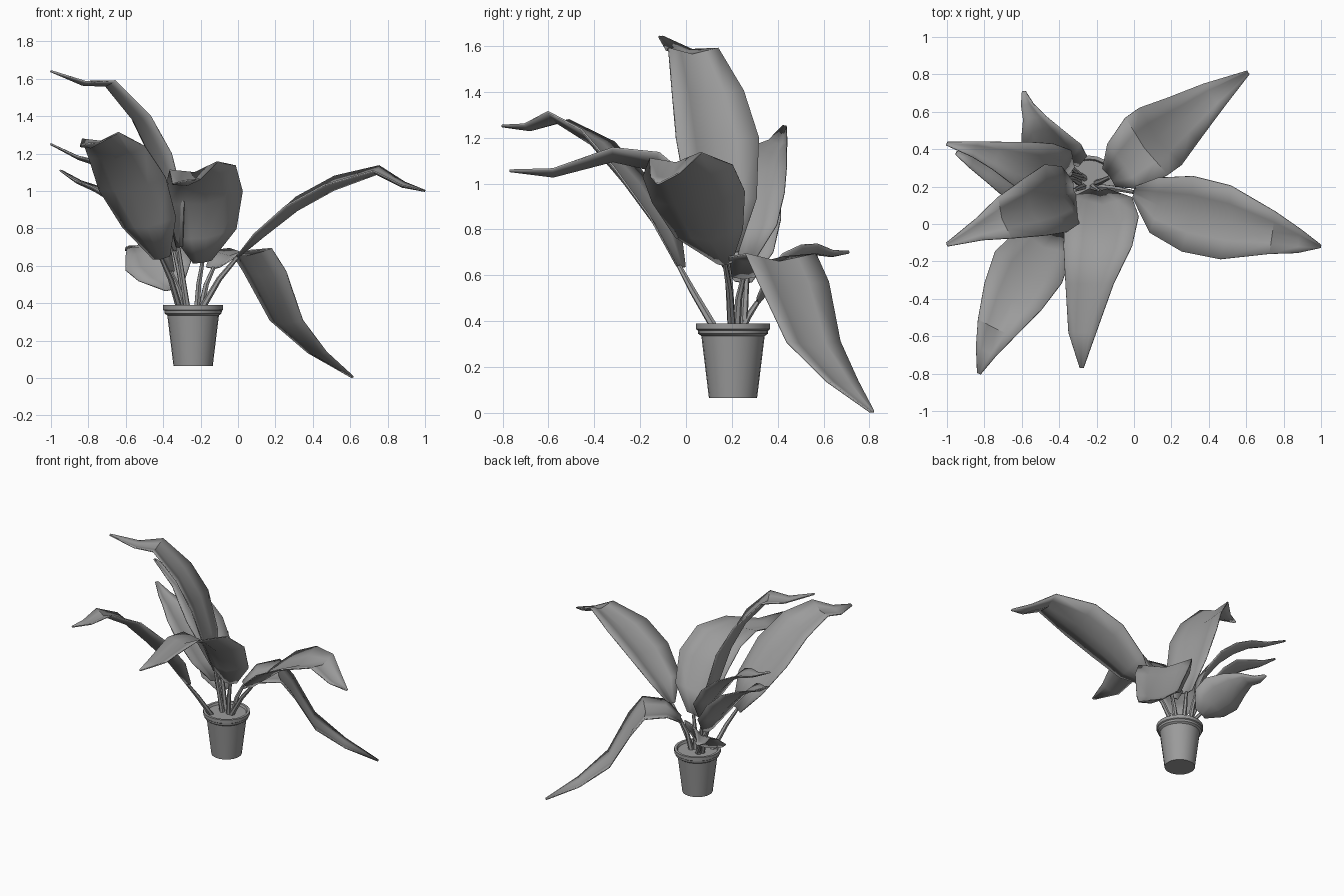
import bpy, bmesh, math
from mathutils import Vector

if "Cube" in bpy.data.objects:
    bpy.data.objects.remove(bpy.data.objects["Cube"])

POT = Vector((-0.24, 0.205, 0))
GREY = bpy.data.materials.new("mid_grey")
GREY.diffuse_color = (0.33, 0.33, 0.33, 1)
GREY.use_nodes = True
GREY.node_tree.nodes["Principled BSDF"].inputs["Base Color"].default_value = GREY.diffuse_color


def finish(name, bm, thick=0.0):
    me = bpy.data.meshes.new(name)
    bmesh.ops.recalc_face_normals(bm, faces=bm.faces[:])
    bm.to_mesh(me)
    bm.free()
    me.materials.append(GREY)
    ob = bpy.data.objects.new(name, me)
    bpy.context.collection.objects.link(ob)
    bpy.ops.object.select_all(action='DESELECT')
    bpy.context.view_layer.objects.active = ob
    ob.select_set(True)
    bpy.ops.object.shade_smooth_by_angle(angle=math.radians(40))
    if thick:
        mod = ob.modifiers.new("thickness", 'SOLIDIFY')
        mod.thickness = thick
        mod.offset = 0
    return ob


def bridge(bm, a, b, closed):
    n = len(a)
    for i in range(n if closed else n - 1):
        j = (i + 1) % n
        bm.faces.new((a[i], a[j], b[j], b[i]))


def lathe(name, profile, sides=24):
    bm = bmesh.new()
    rings = [[bm.verts.new(POT + Vector((r * math.cos(2 * math.pi * i / sides),
                                         r * math.sin(2 * math.pi * i / sides), z)))
              for i in range(sides)] for r, z in profile]
    for a, b in zip(rings, rings[1:]):
        bridge(bm, a, b, True)
    bm.faces.new(rings[0])
    bm.faces.new(rings[-1])
    return finish(name, bm)


def leaf(name, path, side, widths, fold=0.28):
    """Stalk along the first three path points, folded blade along the rest."""
    pts = [Vector(p) for p in path]
    side = Vector(side).normalized()
    tang = [(pts[min(i + 1, len(pts) - 1)] - pts[max(i - 1, 0)]).normalized()
            for i in range(len(pts))]
    # blade: five points across, edges raised from the midrib
    bm = bmesh.new()
    rows = []
    for p, t, w in zip(pts[2:], tang[2:], widths):
        n = t.cross(side).normalized()
        if n.z < 0:
            n = -n
        rows.append([bm.verts.new(p + side * w * u + n * w * fold * (abs(u) - 0.5))
                     for u in (-1, -0.5, 0, 0.5, 1)])
    for a, b in zip(rows, rows[1:]):
        bridge(bm, a, b, False)
    finish(name + "_blade", bm, 0.008)
    # stalk: tapered six-sided tube
    bm = bmesh.new()
    rings = []
    for p, t, r in zip(pts[:3], tang, (0.018, 0.015, 0.011)):
        a = t.cross(side).normalized()
        b = t.cross(a)
        rings.append([bm.verts.new(p + r * (a * math.cos(k * math.pi / 3)
                                            + b * math.sin(k * math.pi / 3)))
                      for k in range(6)])
    for a, b in zip(rings, rings[1:]):
        bridge(bm, a, b, True)
    bm.faces.new(rings[0])
    bm.faces.new(rings[-1])
    finish(name + "_stalk", bm)


# pot with rim and soil
lathe("pot", [(0.105, 0.065), (0.138, 0.335), (0.152, 0.345), (0.154, 0.36),
              (0.161, 0.365), (0.161, 0.39), (0.143, 0.39), (0.136, 0.375)])

# leaves: midrib path, sideways direction, half widths along the blade
leaf("front_leaf",
     [(-.22, .2, .36), (-.21, .19, .5), (-.19, .18, .62), (-.17, .12, .76), (-.17, .02, .95),
      (-.19, -.13, 1.08), (-.235, -.32, 1.115), (-.275, -.58, 1.04), (-.28, -.77, 1.055)],
     (.2, 0, .035), (.05, .165, .2, .185, .13, .075, .01))
leaf("front_left_leaf",
     [(-.31, .13, .36), (-.36, .03, .53), (-.41, -.03, .64), (-.48, -.11, .82), (-.57, -.25, 1.02),
      (-.65, -.4, 1.19), (-.735, -.56, 1.28), (-.79, -.68, 1.24), (-.83, -.8, 1.25)],
     (.19, -.09, .035), (.05, .16, .2, .17, .11, .06, .01))
leaf("right_leaf",
     [(-.2, .2, .36), (-.1, .19, .53), (.0, .17, .65), (.12, .1, .77), (.3, .055, .92),
      (.5, .01, 1.03), (.74, -.045, 1.105), (.88, -.09, 1.03), (1, -.12, 1)],
     (.03, .21, .025), (.03, .15, .205, .2, .115, .065, .008))
leaf("back_right_leaf",
     [(-.2, .22, .36), (-.17, .23, .5), (-.13, .25, .59), (-.05, .31, .665), (.06, .41, .675),
      (.13, .46, .56), (.25, .55, .3), (.42, .68, .13), (.61, .81, .005)],
     (-.115, .155, 0), (.06, .15, .19, .19, .145, .085, .012), 0.2)
leaf("tall_left_leaf",
     [(-.27, .2, .36), (-.3, .19, .56), (-.32, .18, .7), (-.36, .15, .93), (-.44, .13, 1.19),
      (-.54, .09, 1.39), (-.7, .03, 1.575), (-.83, -.03, 1.575), (-1, -.11, 1.64)],
     (-.06, .18, 0), (.05, .16, .19, .165, .115, .06, .01))
leaf("back_left_upper_leaf",
     [(-.28, .25, .36), (-.31, .26, .55), (-.34, .27, .68), (-.4, .28, .83), (-.5, .295, .97),
      (-.61, .325, 1.07), (-.73, .365, 1.14), (-.85, .4, 1.175), (-1, .43, 1.25)],
     (.06, .15, -.025), (.04, .13, .15, .125, .08, .045, .01))
leaf("back_left_lower_leaf",
     [(-.29, .22, .36), (-.32, .24, .48), (-.36, .25, .57), (-.43, .255, .7), (-.54, .265, .84),
      (-.65, .28, .95), (-.76, .31, 1.01), (-.86, .345, 1.05), (-.95, .38, 1.11)],
     (.06, .15, -.01), (.04, .14, .165, .145, .09, .05, .01))
leaf("back_leaf",
     [(-.26, .24, .36), (-.3, .27, .42), (-.34, .31, .48), (-.39, .36, .56), (-.44, .42, .62),
      (-.49, .5, .68), (-.53, .57, .705), (-.57, .64, .69), (-.59, .71, .7)],
     (.15, .02, .055), (.05, .15, .17, .115, .065, .035, .01))
